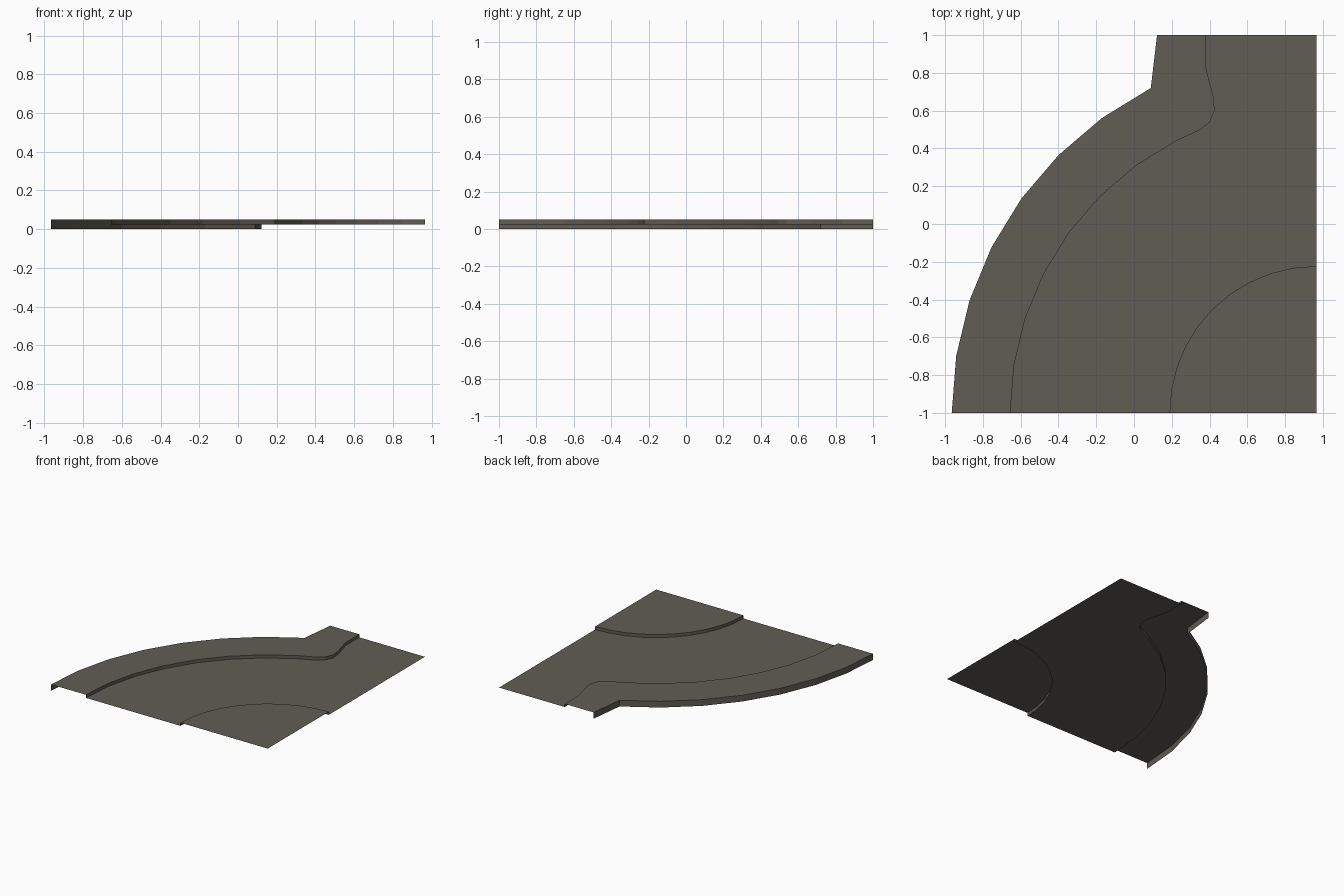
import bpy, bmesh, math

if "Cube" in bpy.data.objects:
    bpy.data.objects.remove(bpy.data.objects["Cube"])

CX, CY = 0.965, -1.0          # centre of the bend
TOP, ROAD = 0.05, 0.025       # pavement and road heights

mat = bpy.data.materials.new("warm grey")
mat.diffuse_color = (0.12, 0.107, 0.09, 1)
mat.use_nodes = True
mat.node_tree.nodes["Principled BSDF"].inputs["Base Color"].default_value = mat.diffuse_color


def arc(r, steps):
    """Points every 9 degrees, from the left round towards the back."""
    return [(CX - r * math.cos(math.radians(9 * i)),
             CY + r * math.sin(math.radians(9 * i))) for i in range(steps + 1)]


def build(name, outline, z, walls):
    """Flat sheet plus open vertical walls: (path, low, high, faces_left)."""
    bm = bmesh.new()
    face = bm.faces.new([bm.verts.new((x, y, z)) for x, y in outline])
    face.normal_update()
    if face.normal.z < 0:
        face.normal_flip()
    for path, low, high, left in walls:
        lo = [bm.verts.new((x, y, low)) for x, y in path]
        hi = [bm.verts.new((x, y, high)) for x, y in path]
        for i in range(len(path) - 1):
            quad = [lo[i], lo[i + 1], hi[i + 1], hi[i]]
            bm.faces.new(quad[::-1] if left else quad)
    bmesh.ops.remove_doubles(bm, verts=bm.verts, dist=1e-5)
    me = bpy.data.meshes.new(name)
    bm.to_mesh(me)
    bm.free()
    me.materials.append(mat)
    ob = bpy.data.objects.new(name, me)
    bpy.context.collection.objects.link(ob)


outer = arc(1.93, 7) + [(0.122, 1.0)]
kerb = arc(1.62, 7) + [(0.345, 0.495), (0.40, 0.537), (0.427, 0.60),
                       (0.421, 0.67), (0.38, 0.83), (0.38, 1.0)]
inner = arc(0.777, 10)

# Outer pavement with its outside wall and the kerb down to the road
build("outer_pavement", outer + kerb[::-1], TOP,
      [(outer, 0, TOP, True), (kerb, ROAD, TOP, False)])
# Road surface between the kerbs
build("road", kerb + [(CX, 1.0)] + inner[::-1], ROAD, [])
# Inner corner pavement with its kerb
build("inner_pavement", inner + [(CX, CY)], TOP, [(inner, ROAD, TOP, True)])
